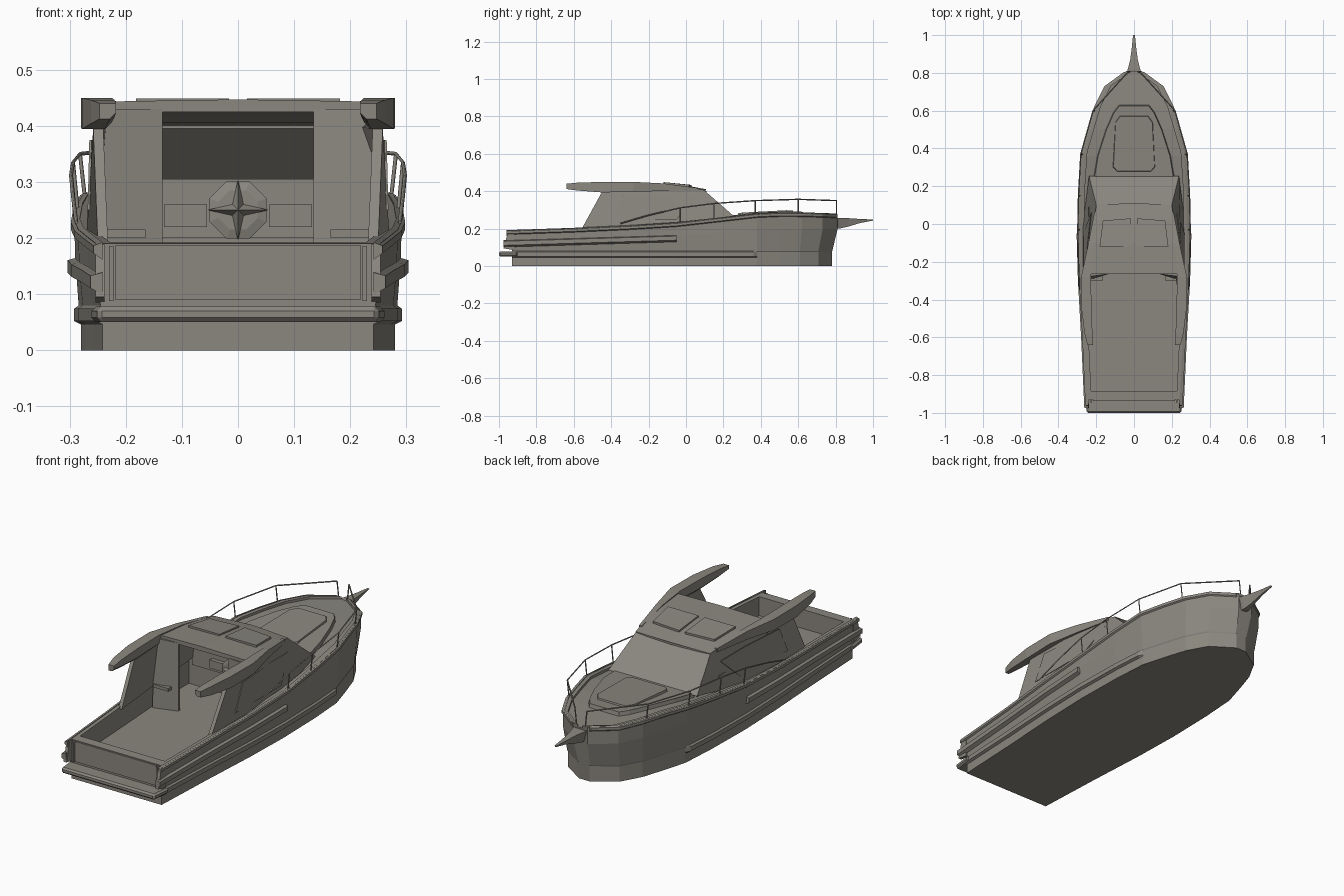
import bpy, bmesh, math
from mathutils import Vector

old = bpy.data.objects.get("Cube")
if old:
    bpy.data.objects.remove(old, do_unlink=True)

grey = bpy.data.materials.new("warm_grey")
grey.use_nodes = True
COLOUR = (0.26, 0.245, 0.215, 1)
grey.diffuse_color = COLOUR
grey.node_tree.nodes["Principled BSDF"].inputs["Base Color"].default_value = COLOUR


def add_mesh(name, verts, faces, mirrored=False):
    bm = bmesh.new()
    vs = [bm.verts.new(v) for v in verts]
    for f in faces:
        bm.faces.new([vs[i] for i in f])
    if mirrored:
        geo = bmesh.ops.duplicate(bm, geom=bm.verts[:] + bm.edges[:] + bm.faces[:])["geom"]
        for v in geo:
            if isinstance(v, bmesh.types.BMVert):
                v.co.x *= -1
    bmesh.ops.remove_doubles(bm, verts=bm.verts[:], dist=0.0001)
    bmesh.ops.recalc_face_normals(bm, faces=bm.faces[:])
    me = bpy.data.meshes.new(name)
    bm.to_mesh(me)
    bm.free()
    me.materials.append(grey)
    ob = bpy.data.objects.new(name, me)
    bpy.context.collection.objects.link(ob)
    return ob


def loft(name, rings, mirrored=False):
    """Skin closed rings of equal length and cap both ends."""
    n, m = len(rings[0]), len(rings)
    faces = [(r * n + i, r * n + (i + 1) % n, (r + 1) * n + (i + 1) % n, (r + 1) * n + i)
             for r in range(m - 1) for i in range(n)]
    faces += [tuple(range(n)), tuple(range((m - 1) * n, m * n))]
    return add_mesh(name, [p for ring in rings for p in ring], faces, mirrored)


def slab(name, outline, offset, mirrored=False):
    """Thicken a 3D outline by an offset vector."""
    off = Vector(offset)
    return loft(name, [outline, [Vector(p) + off for p in outline]], mirrored)


def box(name, x, y, z, mirrored=False):
    ring = [(x[0], y[0], z[0]), (x[1], y[0], z[0]), (x[1], y[1], z[0]), (x[0], y[1], z[0])]
    return slab(name, ring, (0, 0, z[1] - z[0]), mirrored)


def tube(name, paths, radius):
    cu = bpy.data.curves.new(name, "CURVE")
    cu.dimensions = "3D"
    cu.bevel_depth, cu.bevel_resolution = radius, 0
    for path in paths:
        sp = cu.splines.new("POLY")
        sp.points.add(len(path) - 1)
        for p, co in zip(sp.points, path):
            p.co = (*co, 1)
    cu.materials.append(grey)
    ob = bpy.data.objects.new(name, cu)
    bpy.context.collection.objects.link(ob)


def lookup(table, y):
    for (a, u), (b, v) in zip(table, table[1:]):
        if y <= b:
            return u + (v - u) * (y - a) / (b - a)
    return table[-1][1]


def beam(y):
    return lookup([(-1, .25), (-.6, .268), (-.3, .285), (-.05, .292), (.2, .287),
                   (.38, .275), (.62, .205), (.73, .15), (.81, .04)], y)


def sheer(y):
    return lookup([(-1, .188), (-.5, .205), (-.1, .226), (.15, .252), (.32, .277),
                   (.55, .287), (.81, .278)], y)


# Hull: lofted with chine flange, cockpit well and sunken foredeck
FLOOR = 0.1
stations = [(-.93, 0), (-.885, 0), (-.885, 1), (-.6, 1), (-.3, 1), (-.05, 1), (0, 1), (0, 0),
            (.2, 0), (.36, 0), (.38, 0), (.5, 0), (.62, 0), (.73, 0), (.81, 0)]
rings = []
for y, well in stations:
    w, s = beam(y), sheer(y)
    lip = .012 if y < .37 else 0
    inner = max(w - .028, .012)
    f = FLOOR if well else (s if y < 0 else s - .012)
    yb = y - .03 * max(0, (y - .5) / .31)
    b = w - .012
    half = [(b, yb, 0), (b, yb, .046), (b + lip, yb, .052), (b + lip, yb, .074),
            (b + .004, yb, .08), (w - .002, y, s * .7), (w, y, s), (inner, y, s), (inner, y, f)]
    rings.append(half + [(-x, q, z) for x, q, z in reversed(half)])
loft("hull", rings)


# Strips that follow the hull sides
def strip(name, ys, low, high, depth):
    rings = []
    for y in ys:
        w, a, b = beam(y), low(y), high(y)
        rings.append([(w - .01, y, a), (w + depth, y, a + .012),
                      (w + depth, y, b - .006), (w - .01, y, b)])
    loft(name, rings, True)


strip("rubbing_strake", [-.975, -.6, -.3, -.05], lambda y: .128 + .03 * y,
      lambda y: .168 + .03 * y, .012)
strip("gunwale", [-.96, -.6, -.3, -.05, .2, .38, .5, .62, .73, .805],
      lambda y: sheer(y) - .028, lambda y: sheer(y) + .003, .006)

# Stern: swim platform, cheeks, transom trim
platform = slab("swim_platform", [(-.25, -1, .05), (.25, -1, .05), (.262, -.9, .05), (-.262, -.9, .05)],
                (0, 0, .028))
bev = platform.modifiers.new("edge", "BEVEL")
bev.width, bev.segments = .008, 1
slab("stern_cheek", [(.238, -.975, .095), (.238, -.95, .189), (.238, -.92, .189), (.238, -.92, .085)],
     (.016, 0, 0), True)
box("transom_post", (.222, .23), (-.945, -.925), (.088, .186), True)
box("transom_panel", (-.218, .218), (-.938, -.925), (.09, .188))

# Bow pulpit spike
rings = []
for y, w, lo, hi in [(.77, .045, .2, .255), (.82, .033, .2, .258), (.87, .02, .212, .256),
                     (.93, .012, .23, .252), (1, .005, .243, .249)]:
    rings.append([(-w * .4, y, lo), (w * .4, y, lo), (w, y, hi), (-w, y, hi)])
loft("bow_spike", rings)

# Foredeck: raised trunk and hatch
def deck_pad(name, half, base, top, inset):
    pts = [(x, y) for x, y in half] + [(-x, y) for x, y in reversed(half)]
    cy = sum(p[1] for p in pts) / len(pts)
    low = [(x, y, sheer(y) + base) for x, y in pts]
    high = [(x * inset, cy + (y - cy) * inset, sheer(y) + top) for x, y in pts]
    loft(name, [low, high])


deck_pad("foredeck_trunk", [(.215, .24), (.195, .36), (.15, .5), (.11, .59), (.08, .63)], -.015, .006, .97)
deck_pad("foredeck_hatch", [(.09, .275), (.112, .3), (.1, .54), (.075, .575)], -.002, .012, .97)

# Cabin sides with raked rear strut
side = [(.25, -.56, .195), (.258, -.45, .395), (.252, -.25, .41), (.2, .1, .402),
        (.238, .255, .268), (.27, 0, .228), (.27, -.3, .2)]
slab("cabin_side", side, (-.018, 0, 0), True)
window = [(.262, -.4, .25), (.259, -.34, .375), (.24, -.1, .375), (.222, .06, .36), (.262, -.05, .25)]
slab("side_window", [(x + .002, y, z) for x, y, z in window], (.004, 0, 0), True)

# Windscreen with slim pillars
slab("windscreen", [(-.235, .255, .268), (.235, .255, .268), (.2, .1, .403), (-.2, .1, .403)],
     (0, -.012, -.008))

# Roof: slab rising aft, bowed front edge
rings = []
for y, w, z in [(.1, .2, .41), (.02, .212, .427), (-.1, .23, .441), (-.265, .25, .447)]:
    bow = .012 if y > .05 else 0
    lower = z - (.01 if bow else .022)
    rings.append([(-w, y, lower), (0, y + bow, lower), (w, y, lower),
                  (w, y, z - .004), (0, y + bow, z), (-w, y, z - .004)])
loft("roof", rings)
slab("roof_hatch", [(.016, .03, .423), (.165, .018, .423), (.182, -.12, .438), (.016, -.12, .438)],
     (0, 0, .011), True)

# Swept roof wings
rings = []
for y, a, b, lo, hi in [(.06, .195, .21, .4, .418), (-.12, .215, .245, .402, .442),
                        (-.28, .228, .28, .397, .45), (-.45, .225, .278, .394, .45),
                        (-.58, .22, .262, .404, .446), (-.64, .217, .247, .412, .44)]:
    rings.append([(a, y, lo + .012), (a + .012, y, lo), (b, y, lo), (b, y, hi), (a, y, hi)])
loft("roof_wing", rings, True)

# Rear bulkheads and interior
slab("rear_bulkhead", [(.25, -.3, FLOOR), (.135, -.265, FLOOR), (.135, -.265, .43), (.25, -.28, .43)],
     (0, .015, 0), True)
box("side_shelf", (.165, .245), (-.3, -.26), (.2, .215), True)
box("dashboard", (-.24, .24), (-.01, .09), (.2, .305))
box("dash_drawer", (.055, .132), (-.03, 0), (.22, .26), True)

# Helm wheel: octagonal disc with a four-point star
def wheel_ring(r, y):
    return [(r * math.sin(math.pi * (i + .5) / 4), y, .25 + r * math.cos(math.pi * (i + .5) / 4))
            for i in range(8)]


loft("helm_wheel", [wheel_ring(.055, -.03), wheel_ring(.055, -.045), wheel_ring(.038, -.05)])
star = [((.055 if i % 2 == 0 else .014) * math.sin(i * math.pi / 4), -.052,
         .25 + (.055 if i % 2 == 0 else .014) * math.cos(i * math.pi / 4)) for i in range(8)]
add_mesh("helm_star", star + [(0, -.075, .25)],
         [(i, (i + 1) % 8, 8) for i in range(8)] + [tuple(range(8))])

# Bow rails and stanchions on both sides
heights = [(-.35, .228), (-.2, .272), (-.03, .312), (.15, .335), (.37, .35), (.6, .357), (.81, .35)]
paths = []
for sx in (-1, 1):
    top = [(sx * (beam(y) + (.006 if y < .7 else -.008)), y - (.005 if y > .7 else 0), z)
           for y, z in heights]
    paths.append(top)
    paths += [[p, (p[0] - sx * .008, p[1], sheer(p[1]))] for p in top[2:]]
tube("bow_rail", paths, .0035)
